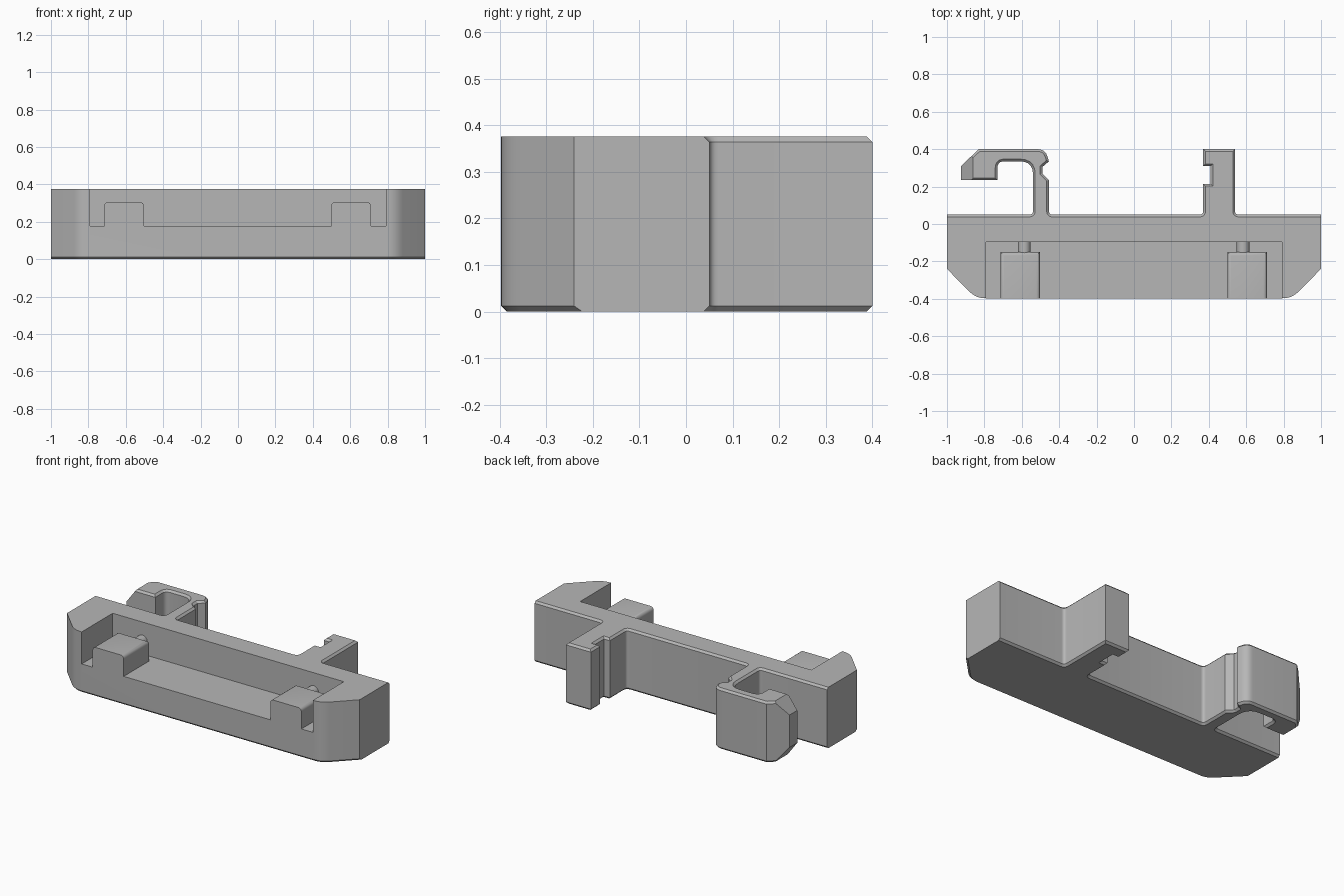
import bpy
import bmesh
import math
from mathutils import Vector, Matrix

if "Cube" in bpy.data.objects:
    bpy.data.objects.remove(bpy.data.objects["Cube"], do_unlink=True)

H = 0.376        # overall height
FLOOR = 0.178    # pocket floor
BACK = 0.05      # rear wall of the bar
RIM = 0.012      # edge chamfer

grey = bpy.data.materials.new("plain grey")
grey.use_nodes = True
grey.diffuse_color = (0.47, 0.47, 0.47, 1)
grey.node_tree.nodes["Principled BSDF"].inputs["Base Color"].default_value = (0.47, 0.47, 0.47, 1)


def make(name, bm):
    bmesh.ops.recalc_face_normals(bm, faces=bm.faces[:])
    mesh = bpy.data.meshes.new(name)
    bm.to_mesh(mesh)
    bm.free()
    mesh.materials.append(grey)
    obj = bpy.data.objects.new(name, mesh)
    bpy.context.collection.objects.link(obj)
    return obj


def rounded(points, steps=5):
    """Outline from (x, y) or (x, y, radius) corners."""
    out = []
    for i, p in enumerate(points):
        c = Vector(p[:2])
        if len(p) == 2:
            out.append(c)
            continue
        a = c + (Vector(points[i - 1][:2]) - c).normalized() * p[2]
        b = c + (Vector(points[(i + 1) % len(points)][:2]) - c).normalized() * p[2]
        for k in range(steps + 1):
            t = k / steps
            out.append(a * (1 - t) ** 2 + c * 2 * t * (1 - t) + b * t * t)
    return out


def prism(outline, height):
    bm = bmesh.new()
    face = bm.faces.new([bm.verts.new((p.x, p.y, 0)) for p in outline])
    new = bmesh.ops.extrude_face_region(bm, geom=[face])["geom"]
    bmesh.ops.translate(bm, vec=(0, 0, height),
                        verts=[v for v in new if isinstance(v, bmesh.types.BMVert)])
    return bm


def box(x0, x1, y0, y1, z0, z1):
    bm = bmesh.new()
    bmesh.ops.create_cube(bm, size=1)
    for v in bm.verts:
        v.co = Vector(((x0, x1)[v.co.x > 0], (y0, y1)[v.co.y > 0], (z0, z1)[v.co.z > 0]))
    return bm


def cut(target, cutter):
    cutter.hide_render = True
    cutter.hide_set(True)
    mod = target.modifiers.new("cut", "BOOLEAN")
    mod.operation = "DIFFERENCE"
    mod.solver = "EXACT"
    mod.object = cutter
    bpy.context.view_layer.objects.active = target
    bpy.ops.object.modifier_apply(modifier=mod.name)
    bpy.data.objects.remove(cutter, do_unlink=True)


def smooth(obj):
    bpy.ops.object.select_all(action="DESELECT")
    obj.select_set(True)
    bpy.context.view_layer.objects.active = obj
    bpy.ops.object.shade_smooth_by_angle(angle=math.radians(28))


# Bar with a straight arm and a hooked arm, as one outline
front = [(-1, BACK), (-1, -0.24), (-0.845, -0.397, 0.05), (0.845, -0.397, 0.05),
         (1, -0.24), (1, BACK)]
straight_arm = [(0.54, BACK, 0.02), (0.54, 0.4), (0.37, 0.4), (0.37, 0.31), (0.41, 0.31),
                (0.41, 0.215), (0.37, 0.215), (0.37, BACK, 0.02)]
hook_arm = [(-0.455, BACK, 0.02), (-0.455, 0.235), (-0.49, 0.27), (-0.49, 0.305),
            (-0.455, 0.335), (-0.475, 0.4, 0.04), (-0.83, 0.4), (-0.925, 0.31),
            (-0.925, 0.235), (-0.73, 0.235), (-0.73, 0.335, 0.035),
            (-0.54, 0.335, 0.07), (-0.54, BACK, 0.02)]
bm = prism(rounded(front + straight_arm + hook_arm), H)


def on_rim(edge):
    a, b = (v.co for v in edge.verts)
    if abs(a.z - b.z) > 0.001 or (abs(a.x) > 0.999 and abs(b.x) > 0.999):
        return False
    return min(a.y, b.y) > BACK - 0.001 or a.z < 0.001


bmesh.ops.bevel(bm, geom=[e for e in bm.edges if on_rim(e)], offset=RIM,
                offset_type="OFFSET", segments=1, affect="EDGES", clamp_overlap=False)
body = make("clip_body", bm)

# Open pocket at the front
cut(body, make("pocket_cutter", box(-0.79, 0.79, -0.6, -0.095, FLOOR, 0.6)))

# Hook tip tapers above and below
for z, s in ((H, 1), (0, -1)):
    wedge = [Vector((-0.86, z)), Vector((-0.99, z - s * 0.176)),
             Vector((-0.99, z + s * 0.1)), Vector((-0.86, z + s * 0.1))]
    bm = prism(wedge, 0.4)
    bm.transform(Matrix.Translation((0, 0.55, 0)) @ Matrix.Rotation(math.radians(90), 4, "X"))
    cut(body, make("tip_cutter", bm))
smooth(body)

# Rounded blocks in the pocket, each with a pin to the rear wall
for side, x in (("right", -0.609), ("left", 0.605)):
    bm = box(x - 0.106, x + 0.106, -0.397, -0.15, FLOOR, 0.305)
    top = [e for e in bm.edges
           if all(v.co.z > 0.3 for v in e.verts) and any(v.co.y > -0.2 for v in e.verts)]
    bmesh.ops.bevel(bm, geom=top, offset=0.02, segments=4, profile=0.5, affect="EDGES")
    smooth(make(side + "_block", bm))

    bm = bmesh.new()
    bmesh.ops.create_cone(bm, cap_ends=True, segments=24, radius1=0.034, radius2=0.034, depth=0.075)
    bm.transform(Matrix.Translation((x - 0.022 if x > 0 else x + 0.022, -0.125, 0.262))
                 @ Matrix.Rotation(math.radians(90), 4, "X"))
    smooth(make(side + "_pin", bm))
